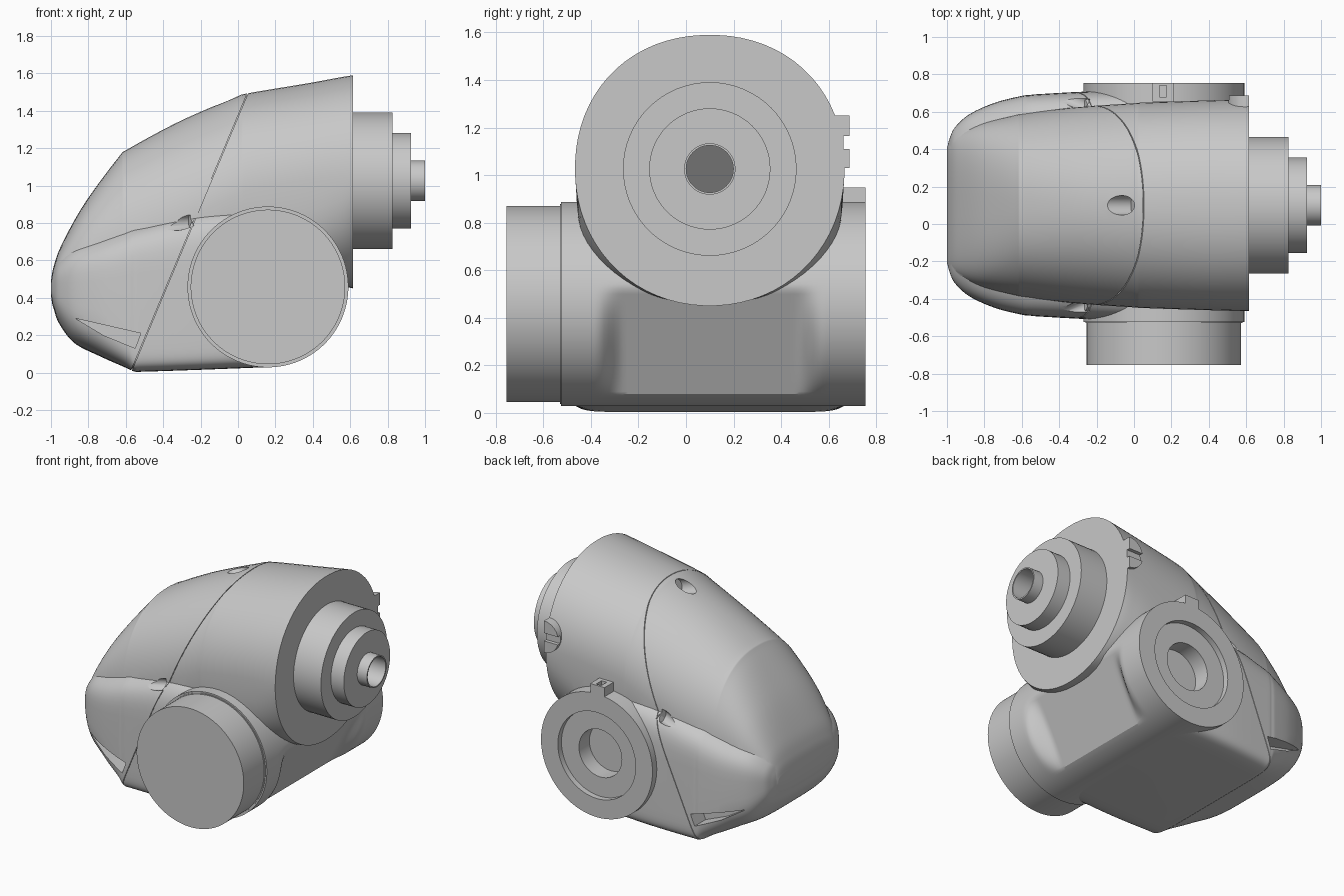
import bpy, bmesh, math
from mathutils import Matrix, Vector

cube = bpy.data.objects.get("Cube")
if cube:
    bpy.data.objects.remove(cube, do_unlink=True)

CY = 0.1                        # mid plane of the housing
HUB = Vector((0.16, 0, 0.458))  # cross axis
ARM_Z = 1.026                   # output axis height

grey = bpy.data.materials.new("light_grey")
grey.use_nodes = True
grey.diffuse_color = (0.58, 0.58, 0.58, 1)
grey.node_tree.nodes["Principled BSDF"].inputs["Base Color"].default_value = (0.58, 0.58, 0.58, 1)


def finish(ob, angle=32):
    ob.data.materials.clear()
    ob.data.materials.append(grey)
    for p in ob.data.polygons:
        p.use_smooth = True
        p.material_index = 0
    ob.data.set_sharp_from_angle(angle=math.radians(angle))
    return ob


def make(name, bm):
    bmesh.ops.recalc_face_normals(bm, faces=bm.faces)
    me = bpy.data.meshes.new(name)
    bm.to_mesh(me)
    bm.free()
    ob = bpy.data.objects.new(name, me)
    bpy.context.collection.objects.link(ob)
    return finish(ob)


def skin(name, rings):
    """Closed surface through rings of equal point count."""
    bm = bmesh.new()
    vs = [[bm.verts.new(p) for p in ring] for ring in rings]
    n = len(vs[0])
    for a, b in zip(vs, vs[1:]):
        for i in range(n):
            j = (i + 1) % n
            bm.faces.new((a[i], a[j], b[j], b[i]))
    bm.faces.new(vs[0])
    bm.faces.new(vs[-1])
    return make(name, bm)


def box(name, lo, hi, turn=None):
    bm = bmesh.new()
    lo, hi = Vector(lo), Vector(hi)
    m = Matrix.Translation((lo + hi) / 2) @ (turn or Matrix()) @ Matrix.Diagonal((*(hi - lo), 1))
    bmesh.ops.create_cube(bm, size=1, matrix=m)
    return make(name, bm)


def rod(name, start, end, r):
    bm = bmesh.new()
    a, b = Vector(start), Vector(end)
    m = Matrix.Translation((a + b) / 2) @ (b - a).to_track_quat('Z', 'Y').to_matrix().to_4x4()
    bmesh.ops.create_cone(bm, cap_ends=True, segments=48, radius1=r, radius2=r,
                          depth=(b - a).length, matrix=m)
    return make(name, bm)


def prism(name, pts, y0, y1):
    return skin(name, [[(x, y, z) for x, z in pts] for y in (y0, y1)])


def combine(ob, others, op):
    """Apply booleans and drop the tools."""
    for o in others:
        o.hide_render = True
        m = ob.modifiers.new(op, 'BOOLEAN')
        m.object, m.operation, m.solver = o, op, 'EXACT'
    bpy.context.view_layer.update()
    dg = bpy.context.evaluated_depsgraph_get()
    me = bpy.data.meshes.new_from_object(ob.evaluated_get(dg))
    ob.modifiers.clear()
    ob.data = me
    for o in others:
        bpy.data.objects.remove(o, do_unlink=True)
    return finish(ob)


def spline(rows, steps=7):
    out = []
    for i in range(len(rows) - 1):
        p0, p1, p2, p3 = (rows[max(0, min(k, len(rows) - 1))] for k in range(i - 1, i + 3))
        for s in range(steps):
            t = s / steps
            out.append([b + t / 2 * (c - a + t * (2*a - 5*b + 4*c - d + t * (3*(b - c) + d - a)))
                        for a, b, c, d in zip(p0, p1, p2, p3)])
    return out + [list(rows[-1])]


def loft(name, rows):
    """Rows: x, top, middle, bottom, half width, squareness above and below."""
    rings = []
    for x, top, mid, bot, w, above, below in spline(rows):
        ring = []
        for i in range(72):
            a = 2 * math.pi * (i + 0.5) / 72
            c, s = math.cos(a), math.sin(a)
            h, n = (top - mid, above) if s > 0 else (mid - bot, below)
            ring.append((x, CY + w * math.copysign(abs(c) ** (2 / n), c),
                         mid + h * math.copysign(abs(s) ** (2 / n), s)))
        rings.append(ring)
    return skin(name, rings)


# Housing: round upper tube joined to a wider, squarer lower shell
housing = loft("housing", [
    (-1, .49, .45, .41, .31, 3.5, 3.5), (-.985, .57, .455, .34, .34, 3.5, 3.5),
    (-.94, .69, .47, .27, .385, 3.4, 3.4), (-.82, .905, .52, .2, .44, 3, 3),
    (-.64, 1.15, .61, .12, .485, 2.4, 2.5), (-.58, 1.2, .64, .12, .495, 2.3, 2.5),
    (-.31, 1.345, .78, .1, .525, 2.1, 2.2), (-.02, 1.47, .92, .2, .545, 2.08, 2.2),
    (.06, 1.495, .95, .25, .55, 2.1, 2.6), (.36, 1.545, 1, .45, .56, 2.12, 3),
    (.54, 1.578, 1.018, .46, .565, 2.12, 2.4), (.614, 1.59, 1.025, .45, .567, 2.12, 2.05)])
lower = loft("lower_shell", [
    (-.998, .5, .45, .4, .31, 3, 3), (-.985, .56, .45, .34, .36, 3.3, 3.3),
    (-.955, .62, .45, .26, .42, 3.5, 3.5), (-.875, .685, .43, .158, .49, 4, 4),
    (-.74, .735, .42, .088, .55, 4.3, 5), (-.6, .785, .42, .026, .585, 4.7, 8),
    (-.555, .798, .42, .006, .59, 5, 12), (-.5, .812, .42, .005, .595, 5, 12),
    (-.2, .88, .42, .015, .61, 5.5, 12), (.16, .89, .46, .029, .61, 7, 12)])
combine(housing, [lower], 'UNION')

# Core that backs the seam
tilt = Matrix.Rotation(0.397, 4, 'Y')
core = bpy.data.objects.new("seam_core", housing.data.copy())
bpy.context.collection.objects.link(core)
pivot = Vector((-.26, CY, .75))
core.data.transform(Matrix.Translation(pivot) @ Matrix.Scale(.985, 4) @ Matrix.Translation(-pivot))
combine(core, [box("slab", pivot - Vector((.01, 1, 1)), pivot + Vector((.01, 1, 1)), tilt)], 'INTERSECT')

# Seam, hub pocket, screw holes and chin slots
tools = [box("seam_cut", pivot - Vector((.002, 1, 1)), pivot + Vector((.002, 1, 1)), tilt),
         rod("hub_cut", HUB + Vector((0, .5, 0)), HUB + Vector((0, 1, 0)), .425),
         rod("top_screw_cut", (0, CY, 1.425), (-.3, CY, 1.53), .052)]
for s in (-1, 1):
    tools.append(rod("side_screw_cut", (-.25, CY + s * .535, .805), (-.55, CY + s * .66, .785), .04))
    tools.append(prism("chin_cut", [(-.87, .29), (-.52, .21), (-.55, .13), (-.72, .2)],
                       CY + s * .47, CY + s * .8))
combine(housing, tools, 'DIFFERENCE')


# Cross hub with a shallow sloping scoop under the output flange
def ease(t):
    t = max(0, min(1, t))
    return t * t * (3 - 2 * t)


profile = [(.413, -.755), (.413, -.53), (.42, -.53), (.42, -.525), (.43, -.525)]
profile += [(.43, -.525 + 1.28 * i / 64) for i in range(1, 65)]
profile += [(.30, .755), (.30, .715), (.165, .715), (.165, .6)]
rings = []
for r, y in profile:
    scoop = ease((.48 - abs(y - CY)) / .12) if r > .425 else 0
    ring = []
    for i in range(128):
        a = math.tau * i / 128
        x, z = r * math.cos(a), r * math.sin(a)
        x += scoop * (min(x, .39 + .5 * z) - x) if x > 0 else 0
        ring.append((HUB.x + x, y, HUB.z + z))
    rings.append(ring)
skin("cross_hub", rings)

# Stepped output shaft with a bore
shaft = [(.365, .6), (.365, .825), (.255, .825), (.255, .925), (.108, .925), (.108, 1), (.099, 1), (.099, .62)]
skin("output_shaft", [[(x, CY + r * math.cos(math.tau * i / 64), ARM_Z + r * math.sin(math.tau * i / 64))
                       for i in range(64)] for r, x in shaft])
# Slanted bore floor
prism("bore_floor", [(.63, ARM_Z - .11), (.82, ARM_Z + .11), (.62, ARM_Z + .11)], CY - .11, CY + .11)

# Hub tab with a small slot
tab = box("hub_tab", (.1, .655, .84), (.21, .755, .947))
combine(tab, [box("tab_cut", (.135, .68, .92), (.175, .74, 1))], 'DIFFERENCE')

# Half round clip beside the flange
clip = rod("flange_clip", (.614, .58, 1.14), (.614, .688, 1.14), .11)
combine(clip, [box("clip_half_cut", (.614, .5, .9), (.8, .8, 1.4)),
               box("clip_slot_cut", (.4, .663, 1.11), (.7, .8, 1.165))], 'DIFFERENCE')
